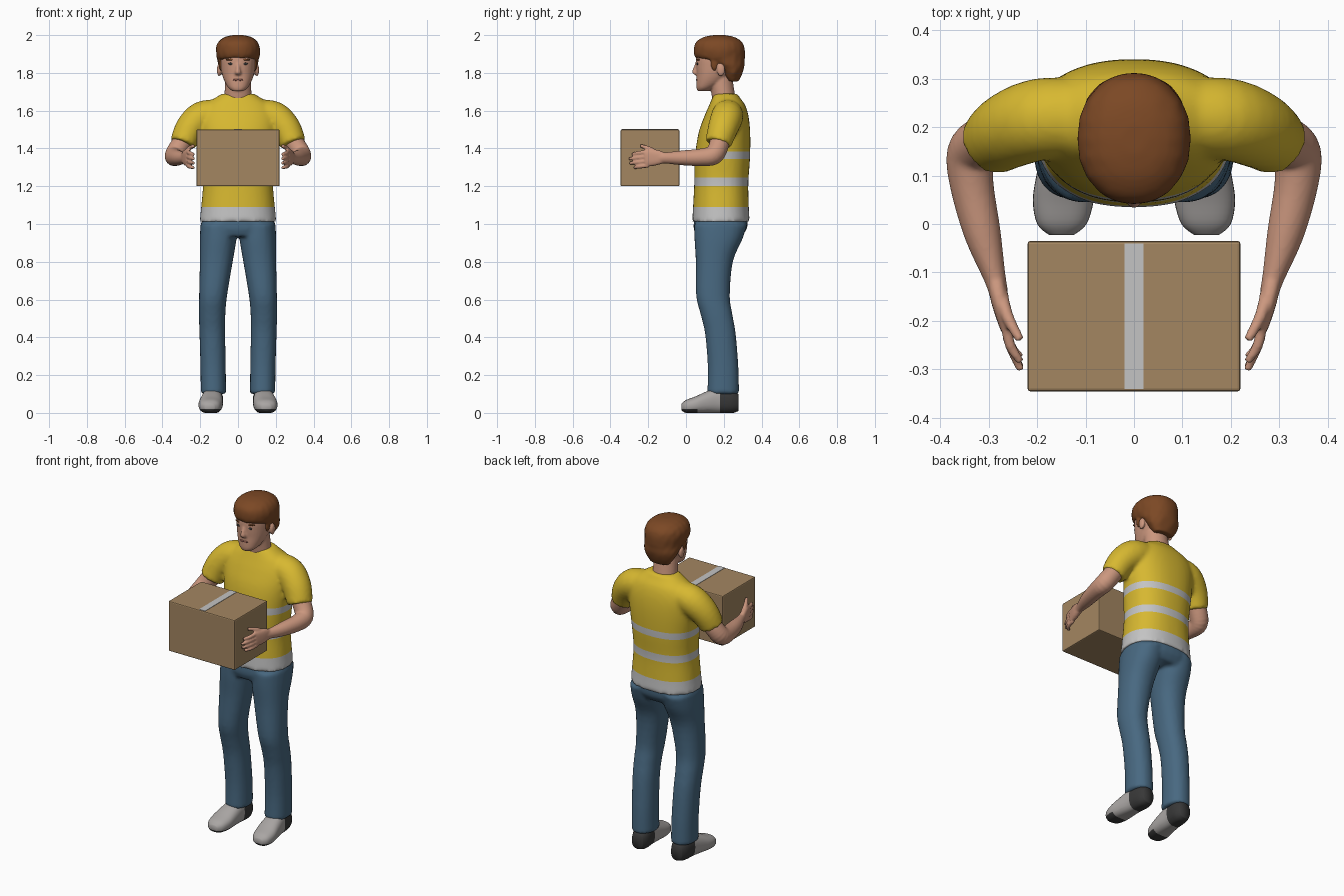
import bpy, bmesh, math
from mathutils import Vector, Matrix
from mathutils.bvhtree import BVHTree

if "Cube" in bpy.data.objects:
    bpy.data.objects.remove(bpy.data.objects["Cube"])


def material(name, r, g, b):
    m = bpy.data.materials.new(name)
    m.use_nodes = True
    m.diffuse_color = (r, g, b, 1)
    m.node_tree.nodes["Principled BSDF"].inputs["Base Color"].default_value = (r, g, b, 1)
    return m


YELLOW = material("shirt yellow", .68, .48, .03)
SILVER = material("reflective grey", .55, .55, .55)
DENIM = material("denim blue", .065, .14, .22)
SKIN = material("skin", .6, .31, .21)
HAIR = material("auburn hair", .2, .065, .018)
CARD = material("cardboard", .37, .24, .12)
SHOE = material("shoe grey", .4, .38, .37)
DARK = material("dark rubber", .04, .04, .04)
LIPS = material("lips", .34, .13, .1)
X, Y, Z = Vector((1, 0, 0)), Vector((0, 1, 0)), Vector((0, 0, 1))


def spline(rows, steps):
    """Catmull-Rom interpolation of rows of numbers."""
    rows = [Vector(r) for r in rows]
    out = []
    for i in range(len(rows) - 1):
        a, b, c, d = rows[max(i - 1, 0)], rows[i], rows[i + 1], rows[min(i + 2, len(rows) - 1)]
        for k in range(steps):
            t = k / steps
            out.append(.5 * (2 * b + (c - a) * t + (2 * a - 5 * b + 4 * c - d) * t * t
                             + (3 * b - a - 3 * c + d) * t ** 3))
    return out + [rows[-1]]


def loft(bm, rows, frame=None, power=2, sides=32, steps=4):
    """Skin rings (x, y, z, ra, rb); ring axes are fixed or follow the path."""
    rows = spline(rows, steps)
    rings = []
    for i, r in enumerate(rows):
        if frame:
            u, v = frame
        else:
            t = (rows[min(i + 1, len(rows) - 1)] - rows[max(i - 1, 0)])
            t = Vector(t[:3]).normalized()
            u = t.cross(Z).normalized()
            v = u.cross(t)
        ring = []
        for k in range(sides):
            a = math.tau * k / sides
            c, s = math.cos(a), math.sin(a)
            c, s = (math.copysign(abs(w) ** (2 / power), w) for w in (c, s))
            ring.append(bm.verts.new(Vector(r[:3]) + u * (c * r[3]) + v * (s * r[4])))
        rings.append(ring)
    for p, q in zip(rings, rings[1:]):
        for k in range(sides):
            j = (k + 1) % sides
            bm.faces.new((p[k], p[j], q[j], q[k]))
    bm.faces.new(rings[0])
    bm.faces.new(rings[-1])


def ball(bm, center, radii):
    bmesh.ops.create_uvsphere(bm, u_segments=20, v_segments=12, radius=1,
                              matrix=Matrix.Translation(center) @ Matrix.Diagonal((*radii, 1)))


def finish(bm, name, mats, voxel=0, smooth=2, cuts=(), rule=None):
    """Fuse the shapes, cut colour borders and colour faces by rule."""
    bmesh.ops.recalc_face_normals(bm, faces=bm.faces)
    me = bpy.data.meshes.new(name)
    bm.to_mesh(me)
    bm.free()
    ob = bpy.data.objects.new(name, me)
    bpy.context.collection.objects.link(ob)
    if voxel:
        mod = ob.modifiers.new("fuse", "REMESH")
        mod.mode = "VOXEL"
        mod.voxel_size = voxel
        mod = ob.modifiers.new("soften", "SMOOTH")
        mod.iterations = smooth
        deps = bpy.context.evaluated_depsgraph_get()
        fused = bpy.data.meshes.new_from_object(ob.evaluated_get(deps))
        ob.modifiers.clear()
        ob.data = fused
    ob.data.materials.clear()
    for m in mats:
        ob.data.materials.append(m)
    bm = bmesh.new()
    bm.from_mesh(ob.data)
    for co, no in cuts:
        bmesh.ops.bisect_plane(bm, geom=bm.verts[:] + bm.edges[:] + bm.faces[:],
                               plane_co=co, plane_no=no)
    for f in bm.faces:
        f.smooth = True
        f.material_index = rule(f.calc_center_median()) if rule else 0
    bm.to_mesh(ob.data)
    bm.free()
    return ob


def upright(rows):
    """Rows (z, y, rx, ry) centred on x = 0."""
    return [(0, y, z, rx, ry) for z, y, rx, ry in rows]


# Shirt: torso and short sleeves with reflective bands
bm = bmesh.new()
loft(bm, upright([(1.012, .185, .203, .152), (1.1, .185, .194, .147), (1.22, .187, .185, .143),
                  (1.35, .193, .193, .146), (1.48, .203, .207, .137), (1.57, .214, .207, .117),
                  (1.63, .218, .175, .095), (1.665, .213, .125, .075), (1.69, .21, .085, .062)]),
     (X, Y), 2.3, 48)
for s in (-1, 1):
    loft(bm, [(s * .1, .22, 1.585, .08, .075), (s * .19, .217, 1.565, .085, .085),
              (s * .255, .195, 1.505, .08, .078), (s * .292, .17, 1.425, .07, .068)])
levels = (1.09, 1.2, 1.245, 1.345, 1.385)


def shirt_rule(c):
    band = c.z < levels[0] or levels[1] < c.z < levels[2] or levels[3] < c.z < levels[4]
    return int(band and abs(c.x) < .215)


finish(bm, "shirt", [YELLOW, SILVER], .011, 4, [(Z * h, Z) for h in levels], shirt_rule)

# Trousers: two legs joined at the hips
bm = bmesh.new()
for s in (-1, 1):
    loft(bm, [(s * x, y, z, rx, ry) for z, x, y, rx, ry in (
        (.1, .13, .197, .067, .084), (.25, .132, .196, .067, .081), (.42, .136, .182, .068, .081),
        (.52, .137, .162, .07, .084), (.62, .132, .143, .074, .089), (.8, .115, .15, .087, .098),
        (.92, .105, .172, .097, .127), (1.0, .1, .184, .098, .14))], (X, Y), 2.2)
loft(bm, upright([(.935, .175, .185, .12), (.98, .182, .195, .142), (1.04, .186, .186, .14)]),
     (X, Y), 2.4)
finish(bm, "trousers", [DENIM], .011, 3)

# Shoes: grey upper, dark heel and toe sole
for s, side in ((-1, "right"), (1, "left")):
    bm = bmesh.new()
    loft(bm, [(s * x, y, z, rx, rz) for y, x, z, rx, rz in (
        (-.023, .15, .03, .025, .018), (0, .149, .034, .051, .034), (.05, .146, .042, .063, .045),
        (.11, .14, .056, .06, .058), (.17, .135, .066, .054, .068), (.24, .13, .062, .051, .064),
        (.278, .13, .055, .035, .045))], (X, Z), 2.4)
    for v in bm.verts:
        v.co.z = max(v.co.z, 0)
    finish(bm, side + "_shoe", [SHOE, DARK], 0, 0, [(Y * .18, Y), (Z * .02, Z), (Y * .06, Y)],
           lambda c: int(c.y > .18 or (c.z < .02 and c.y < .06)))

# Arms with palm, fingers and thumb
for s, side in ((-1, "right"), (1, "left")):
    bm = bmesh.new()

    def limb(rows, **kw):
        loft(bm, [(s * r[0], *r[1:]) for r in rows], **kw)

    limb([(.265, .187, 1.48, .053, .053), (.31, .172, 1.41, .052, .052),
          (.337, .145, 1.365, .05, .052), (.335, .08, 1.353, .045, .046),
          (.313, -.02, 1.35, .038, .039), (.288, -.11, 1.35, .023, .029),
          (.28, -.14, 1.35, .02, .032)])
    limb([(.286, -.115, 1.35, .018, .028), (.277, -.16, 1.352, .018, .042),
          (.263, -.215, 1.348, .014, .045)], power=2.6)
    for i, reach in enumerate((.285, .302, .298, .275)):
        z = 1.382 - i * .024
        limb([(.266, -.2, z, .011, .012), (.256, -.25, z - .006, .011, .011),
              (.234, -reach, z - .013, .008, .008)], sides=12)
    limb([(.275, -.14, 1.365, .014, .014), (.262, -.19, 1.396, .013, .013),
          (.235, -.24, 1.414, .009, .009)], sides=12)
    finish(bm, side + "_arm", [SKIN], .005, 3)

# Head with neck, nose and ears
bm = bmesh.new()
loft(bm, upright([(1.6, .215, .078, .062), (1.68, .198, .072, .062), (1.8, .18, .066, .062)]), (X, Y))
loft(bm, upright([(1.703, .09, .028, .028), (1.72, .102, .05, .046), (1.75, .127, .069, .072),
                  (1.79, .148, .084, .092), (1.83, .165, .092, .112), (1.88, .173, .096, .12),
                  (1.93, .175, .09, .11), (1.97, .175, .06, .07)]), (X, Y), 2.2)
loft(bm, [(0, .06, 1.855, .009, .009), (0, .05, 1.825, .011, .012), (0, .047, 1.8, .016, .014),
          (0, .058, 1.788, .014, .008)], (X, Y), sides=16)
for s in (-1, 1):
    ball(bm, (s * .1, .185, 1.815), (.012, .022, .034))
head = finish(bm, "head", [SKIN], .006, 3)
bm = bmesh.new()
bm.from_mesh(head.data)
face = BVHTree.FromBMesh(bm)
bm.free()


def features(name, mat, xs, z, radii):
    """Thin marks lying on the face."""
    b = bmesh.new()
    for x in xs:
        hit = face.ray_cast(Vector((x, -1, z)), Y)[0]
        ball(b, (x, hit.y + .001, z), radii)
    finish(b, name, [mat])


features("eyes", DARK, (-.037, .037), 1.848, (.015, .0045, .006))
features("brows", HAIR, (-.037, -.05, .037, .05), 1.87, (.015, .0045, .005))
features("mouth", LIPS, (-.01, .01), 1.763, (.018, .0045, .005))

# Hair: cap with a full front and a tapering nape
bm = bmesh.new()
loft(bm, upright([(1.755, .247, .06, .03), (1.79, .245, .084, .05), (1.83, .233, .1, .075),
                  (1.865, .2, .107, .11), (1.885, .18, .112, .132), (1.93, .176, .115, .134),
                  (1.965, .175, .102, .12), (1.99, .175, .068, .08), (2.0, .175, .025, .03)]),
     (X, Y), 2.1, 40)
for v in bm.verts:
    tuft = .003 * math.sin(v.co.x * 90 + v.co.z * 40) * math.sin(v.co.y * 80)
    v.co.x += math.copysign(tuft, v.co.x)
    v.co.z += tuft if v.co.z < 1.95 else 0
for s in (-1, 1):
    ball(bm, (s * .09, .15, 1.85), (.012, .02, .04))
finish(bm, "hair", [HAIR], .007, 2)

# Carried box and its tape
for name, mat, lo, hi, bevel in (
        ("carton", CARD, (-.22, -.346, 1.2), (.22, -.035, 1.5), .006),
        ("tape", SILVER, (-.02, -.341, 1.497), (.02, -.04, 1.502), 0)):
    lo, hi = Vector(lo), Vector(hi)
    bm = bmesh.new()
    bmesh.ops.create_cube(bm, size=1, matrix=Matrix.Translation((lo + hi) / 2)
                          @ Matrix.Diagonal((*(hi - lo), 1)))
    if bevel:
        bmesh.ops.bevel(bm, geom=bm.edges[:], offset=bevel, segments=2, affect="EDGES", profile=.5)
    ob = finish(bm, name, [mat])
    for p in ob.data.polygons:
        p.use_smooth = False
